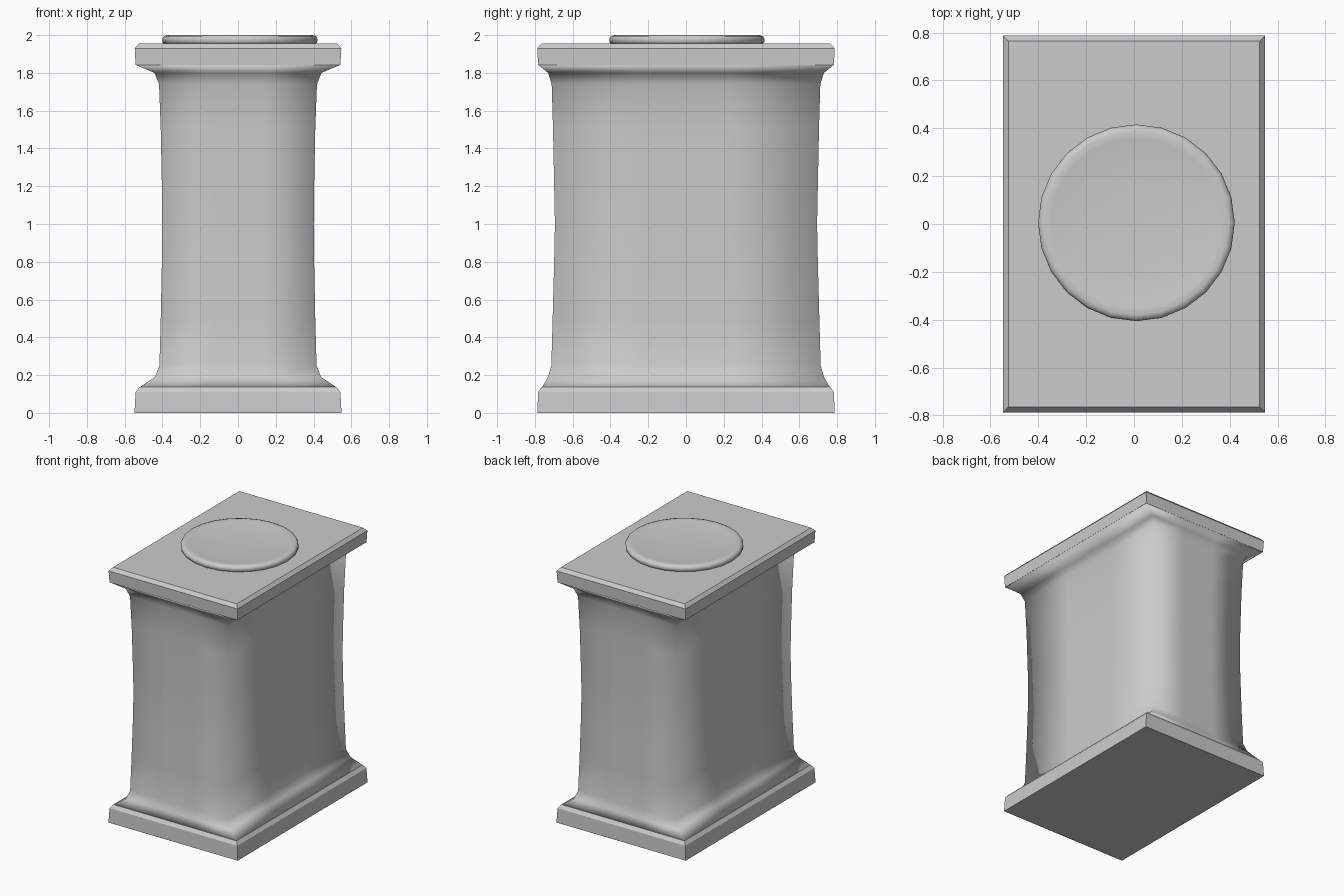
import bpy, bmesh
from math import cos, sin, pi

if "Cube" in bpy.data.objects:
    bpy.data.objects.remove(bpy.data.objects["Cube"])


def loft(name, rings, smooth):
    """Skin a stack of equal-length rings, cap both ends."""
    bm = bmesh.new()
    loops = [[bm.verts.new(p) for p in ring] for ring in rings]
    n = len(loops[0])
    for a, b in zip(loops, loops[1:]):
        for i in range(n):
            j = (i + 1) % n
            bm.faces.new((a[i], a[j], b[j], b[i]))
    bm.faces.new(loops[0][::-1])
    bm.faces.new(loops[-1])
    for f in bm.faces:
        f.smooth = smooth
    mesh = bpy.data.meshes.new(name)
    bm.to_mesh(mesh)
    bm.free()
    ob = bpy.data.objects.new(name, mesh)
    bpy.context.collection.objects.link(ob)
    return ob


def rect(hx, hy, z, cuts=1):
    """Rectangle ring with each side split into equal parts."""
    corners = [(-hx, -hy), (hx, -hy), (hx, hy), (-hx, hy)]
    ring = []
    for k, (x, y) in enumerate(corners):
        x2, y2 = corners[(k + 1) % 4]
        ring += [(x + (x2 - x) * i / cuts, y + (y2 - y) * i / cuts, z)
                 for i in range(cuts)]
    return ring


def circle(r, z, n=24, cx=0.01, cy=0.005):
    return [(cx + r * cos(2 * pi * i / n), cy + r * sin(2 * pi * i / n), z)
            for i in range(n)]


# Base slab and top slab with chamfered upper edges
loft("base_slab", [rect(0.548, 0.787, 0), rect(0.542, 0.783, 0.11),
                   rect(0.522, 0.764, 0.136)], False)
loft("top_slab", [rect(0.542, 0.783, 1.842), rect(0.547, 0.787, 1.93),
                  rect(0.525, 0.765, 1.955)], False)

# Waisted shaft flaring into both slabs, smooth shaded around its corners
shaft = [(0.520, 0.762, 0.136), (0.440, 0.730, 0.19), (0.416, 0.713, 0.25),
         (0.409, 0.706, 0.50), (0.403, 0.698, 0.80), (0.401, 0.694, 1.00),
         (0.403, 0.698, 1.20), (0.409, 0.704, 1.50), (0.418, 0.711, 1.74),
         (0.442, 0.730, 1.80), (0.541, 0.782, 1.842)]
loft("shaft", [rect(*p, cuts=3) for p in shaft], True)

# Round dished cushion on top
cushion = [(0.400, 1.953), (0.409, 1.962), (0.411, 1.980), (0.403, 1.994),
           (0.385, 2.000), (0.355, 1.997), (0.28, 1.988), (0.14, 1.984),
           (0.01, 1.983)]
loft("cushion", [circle(r, z) for r, z in cushion], True)
